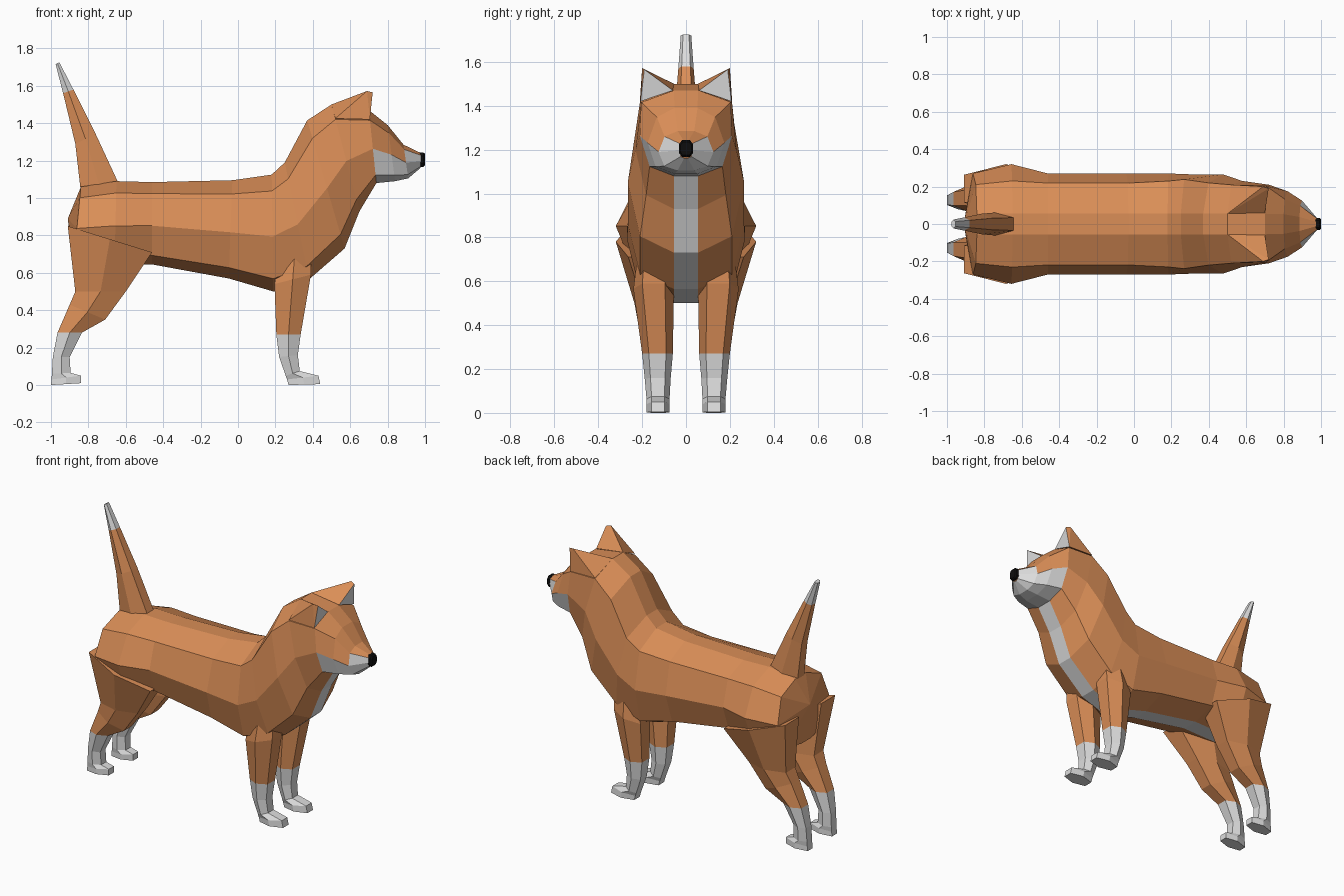
import bpy, bmesh

if "Cube" in bpy.data.objects:
    bpy.data.objects.remove(bpy.data.objects["Cube"])


def colour(name, rgb):
    m = bpy.data.materials.new(name)
    m.diffuse_color = (*rgb, 1)
    m.use_nodes = True
    m.node_tree.nodes["Principled BSDF"].inputs["Base Color"].default_value = m.diffuse_color
    return m


ORANGE, WHITE, BLACK = 0, 1, 2
MATS = [colour("orange fur", (0.70, 0.27, 0.095)),
        colour("white fur", (0.72, 0.72, 0.72)),
        colour("nose black", (0.004, 0.004, 0.004))]


def finish(name, bm, mirror=False):
    bmesh.ops.recalc_face_normals(bm, faces=bm.faces)
    me = bpy.data.meshes.new(name)
    bm.to_mesh(me)
    bm.free()
    for m in MATS:
        me.materials.append(m)
    ob = bpy.data.objects.new(name, me)
    bpy.context.collection.objects.link(ob)
    if mirror:
        ob.modifiers.new("mirror", 'MIRROR').use_axis = (False, True, False)


def loft(name, rings, paint, mirror=False, start_tip=None):
    """Skin the rings in order; paint(segment, strip) gives the colour."""
    bm = bmesh.new()
    vs = [[bm.verts.new(p) for p in r] for r in rings]
    n = len(vs[0])
    for i in range(len(vs) - 1):
        for j in range(n):
            k = (j + 1) % n
            f = bm.faces.new((vs[i][j], vs[i][k], vs[i + 1][k], vs[i + 1][j]))
            f.material_index = paint(i, j)
    if start_tip:
        tip = bm.verts.new(start_tip)
        for j in range(n):
            bm.faces.new((vs[0][j], vs[0][(j + 1) % n], tip))
    else:
        bm.faces.new(vs[0]).material_index = paint(0, 0)
    bm.faces.new(vs[-1]).material_index = paint(len(vs) - 2, 0)
    finish(name, bm, mirror)


def body_ring(tx, tz, bx, bz, w, shoulder):
    """Ten-sided section hung between a spine point and a belly point."""
    core = min(.055, .3 * w)
    half = [(tx + (bx - tx) * t, y, tz + (bz - tz) * t) for t, y in
            ((0, core), (.14, shoulder * w), (.53, w), (.89, .79 * w), (1, core))]
    return half + [(x, -y, z) for x, y, z in reversed(half)]


def hex_ring(bx, bz, fx, fz, y0, y1):
    """Six-sided section from a back point to a front point, widest midway."""
    c = .22 * (y1 - y0)
    mx, mz = (bx + fx) / 2, (bz + fz) / 2
    return [(bx, y0 + c, bz), (bx, y1 - c, bz), (mx, y1, mz),
            (fx, y1 - c, fz), (fx, y0 + c, fz), (mx, y0, mz)]


def paint_body(seg, strip):
    strip = strip if strip <= 4 else 8 - strip
    stripe = strip == 4                    # throat, chest and belly
    cheek = seg >= 8 and strip >= 2        # cheeks and jaw
    muzzle = seg == 10 and strip == 1
    return WHITE if stripe or cheek or muzzle else ORANGE


# Torso, neck and head: spine x z, belly x z, half width, shoulder ratio
body = [(-.84, 1.06, -.88, .64, .27, .78),
        (-.65, 1.09, -.66, .64, .32, .72),
        (-.46, 1.085, -.46, .645, .27, .81),
        (-.03, 1.095, -.05, .57, .27, .81),
        (.18, 1.125, .19, .50, .27, .85),
        (.25, 1.19, .38, .565, .265, .9),
        (.37, 1.415, .57, .73, .265, .83),
        (.50, 1.50, .65, .93, .23, .91),
        (.70, 1.47, .74, 1.08, .21, .97),
        (.80, 1.39, .84, 1.09, .175, .76),
        (.885, 1.285, .91, 1.105, .125, .78),
        (.985, 1.237, .975, 1.16, .03, .87)]
loft("body_and_head", [body_ring(*s) for s in body], paint_body,
     start_tip=(-.91, 0, .89))

# Nose: short eight-sided plug
side = [(.032, -.02), (.032, .02), (.018, .038), (-.018, .038)]
outline = side + [(-y, -z) for y, z in side]
loft("nose", [[(x, y * s, 1.205 + z * s) for y, z in outline]
              for x, s in ((.97, 1), (.992, 1), (1.0, .8))],
     lambda i, j: BLACK)

# Ears, with an inset pale front
bm = bmesh.new()
back_in, back_out, tip, tip_back, inner, outer = [bm.verts.new(p) for p in (
    (.50, .055, 1.50), (.52, .21, 1.425), (.72, .19, 1.565),
    (.69, .20, 1.572), (.70, .06, 1.47), (.705, .207, 1.42))]
for f in ((back_in, back_out, tip_back), (back_out, outer, tip_back),
          (outer, tip, tip_back), (back_in, tip_back, tip),
          (back_in, tip, inner), (back_in, inner, outer, back_out)):
    bm.faces.new(f)
front = bm.faces.new((inner, tip, outer))
bmesh.ops.inset_region(bm, faces=[front], thickness=.007)
front.material_index = WHITE
finish("ears", bm, mirror=True)

# Front legs with white socks: back x z, front x z, inner y, outer y
front_leg = [(.22, .72, .39, .72, .07, .22),
             (.195, .54, .39, .59, .055, .24),
             (.205, .27, .335, .27, .06, .20),
             (.22, .15, .32, .16, .07, .188),
             (.255, .05, .33, .075, .075, .18),
             (.262, .03, .43, .05, .075, .18),
             (.27, 0, .44, .005, .075, .18)]
loft("front_legs", [hex_ring(*r) for r in front_leg],
     lambda i, j: WHITE if i >= 2 else ORANGE, mirror=True)

# Hind legs: broad thigh, hock, white sock and paw
hind_leg = [(-.91, .85, -.46, .71, .06, .32),
            (-.87, .50, -.60, .50, .06, .235),
            (-.90, .43, -.71, .35, .065, .215),
            (-.965, .28, -.835, .28, .07, .20),
            (-.99, .15, -.90, .15, .08, .18),
            (-.995, .06, -.895, .065, .08, .175),
            (-.997, .03, -.84, .05, .08, .175),
            (-1.0, 0, -.84, .01, .08, .175)]
loft("hind_legs", [hex_ring(*r) for r in hind_leg],
     lambda i, j: WHITE if i >= 3 else ORANGE, mirror=True)

# Upright tail with a white tip
tail = [(-.84, 1.03, -.63, 1.06, .062), (-.87, 1.29, -.76, 1.34, .055),
        (-.935, 1.56, -.88, 1.58, .035), (-.975, 1.715, -.955, 1.725, .024)]
loft("tail", [hex_ring(*t[:4], -t[4], t[4]) for t in tail],
     lambda i, j: WHITE if i == 2 else ORANGE)
